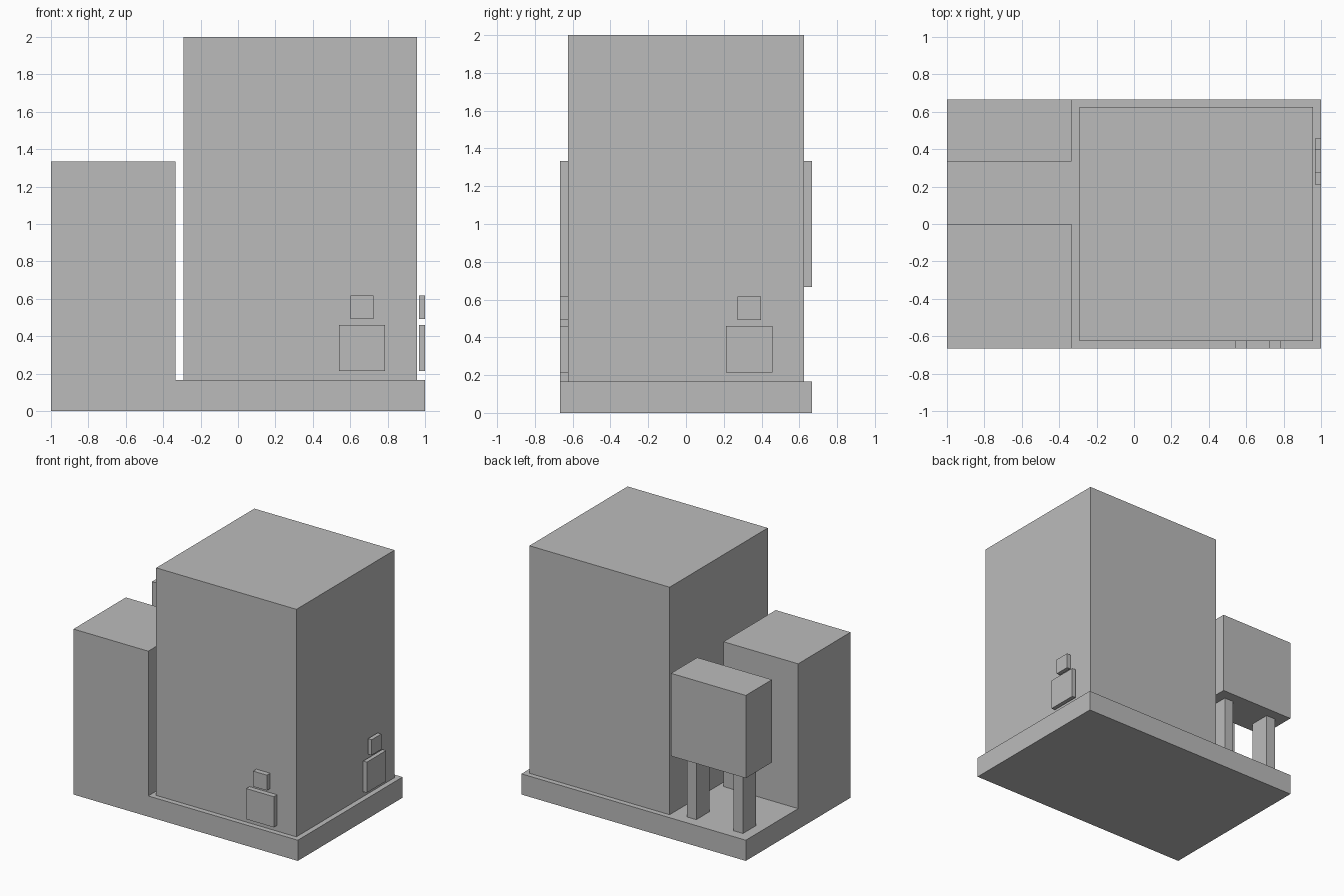
import bpy
import bmesh
from mathutils import Vector

if "Cube" in bpy.data.objects:
    bpy.data.objects.remove(bpy.data.objects["Cube"])

U = 1 / 24  # layout module

grey = bpy.data.materials.new("plain_grey")
grey.diffuse_color = (0.5, 0.5, 0.5, 1)
grey.use_nodes = True
grey.node_tree.nodes["Principled BSDF"].inputs["Base Color"].default_value = grey.diffuse_color


def box_bmesh(lo, hi):
    bm = bmesh.new()
    bmesh.ops.create_cube(bm, size=1)
    lo, hi = Vector(lo), Vector(hi)
    for v in bm.verts:
        v.co = (lo + hi) / 2 + Vector(c * s for c, s in zip(v.co, hi - lo))
    return bm


def finish(name, bm):
    bmesh.ops.recalc_face_normals(bm, faces=bm.faces[:])
    mesh = bpy.data.meshes.new(name)
    bm.to_mesh(mesh)
    bm.free()
    mesh.materials.append(grey)
    obj = bpy.data.objects.new(name, mesh)
    bpy.context.collection.objects.link(obj)
    return obj


def box(name, lo, hi):
    return finish(name, box_bmesh(lo, hi))


# Base slab with the low annex raised out of its front left corner
bm = box_bmesh((-1, -16 * U, 0), (1, 16 * U, 4 * U))
for co, no in (((-8 * U, 0, 0), (1, 0, 0)), ((0, 0, 0), (0, 1, 0))):
    bmesh.ops.bisect_plane(bm, geom=bm.verts[:] + bm.edges[:] + bm.faces[:],
                           plane_co=co, plane_no=no)
bm.normal_update()
corner = []
for f in bm.faces:
    c = f.calc_center_median()
    if f.normal.z > 0.9 and c.x < -8 * U and c.y < 0:
        corner.append(f)
raised = bmesh.ops.extrude_face_region(bm, geom=corner)["geom"]
for v in raised:
    if isinstance(v, bmesh.types.BMVert):
        v.co.z = 32 * U
bmesh.ops.dissolve_limit(bm, angle_limit=0.02, verts=bm.verts[:], edges=bm.edges[:])
finish("base_and_annex", bm)

# Main tower
box("tower", (-7 * U, -15 * U, 4 * U), (23 * U, 15 * U, 48 * U))

# Raised box on two legs
box("raised_box", (-1, 8 * U, 16 * U), (-8 * U, 16 * U, 32 * U))
for side, x in (("left", -22 * U), ("right", -12 * U)):
    box(side + "_leg", (x, 10 * U, 4 * U), (x + 2 * U, 14 * U, 16 * U))

# Square panels, a large one below a small one, on the front and right walls
for size, half, z0, z1 in (("large", 0.123, 0.213, 0.46), ("small", 0.062, 0.493, 0.617)):
    box("front_panel_" + size, (0.663 - half, -16 * U, z0), (0.663 + half, -15 * U, z1))
    box("side_panel_" + size, (0.967, 0.335 - half, z0), (1, 0.335 + half, z1))
